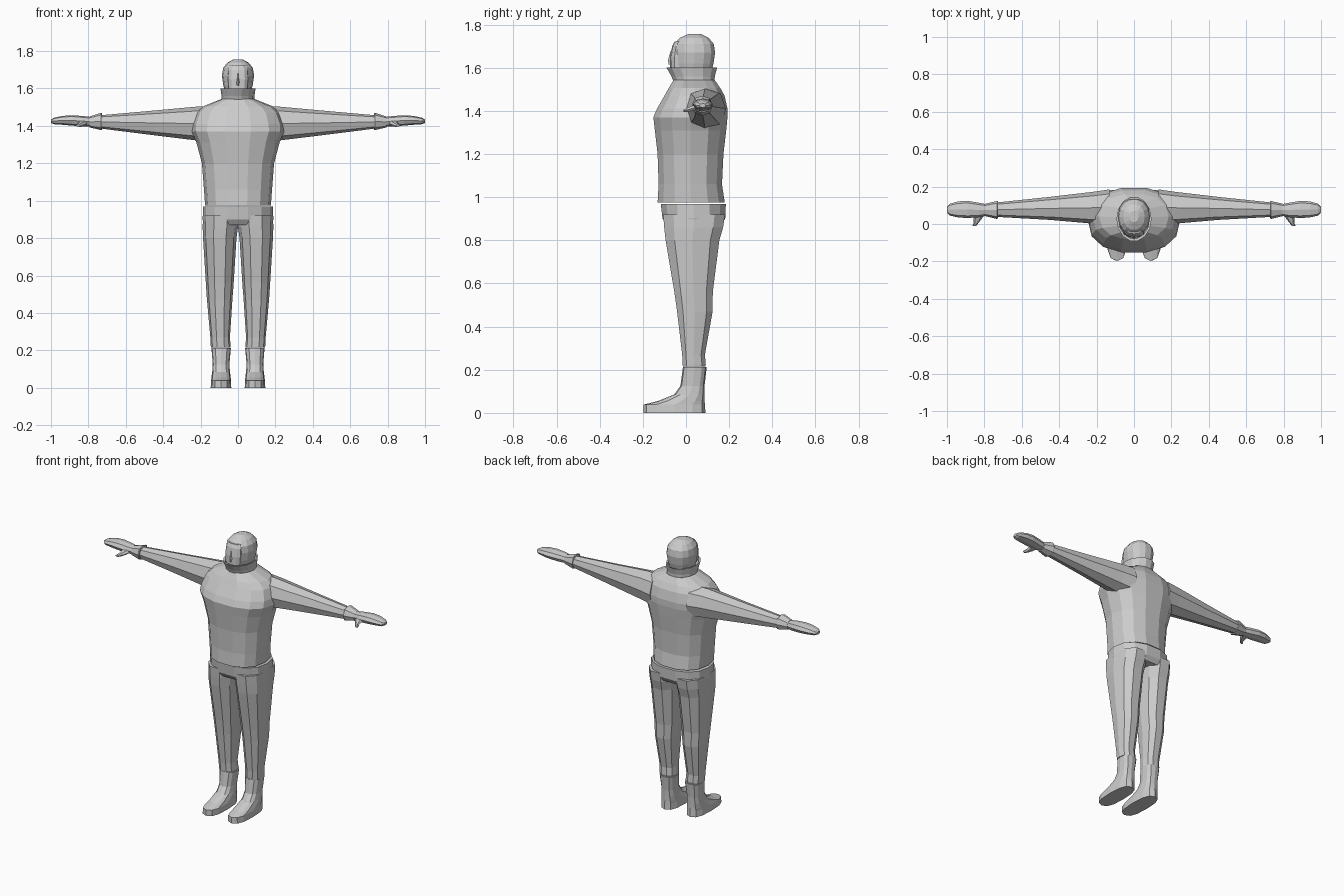
import bpy, bmesh, math

cloth = bpy.data.materials.new("light_grey")
cloth.diffuse_color = (0.6, 0.6, 0.6, 1)


def loft(name, rings, axis="z", n=12, power=0.85, mirror=False, cap=True, phase=0.0):
    """Skin rings of (position, a_min, a_max, b_min, b_max) along one axis."""
    bm = bmesh.new()
    loops = []
    for p, a0, a1, b0, b1 in rings:
        loop = []
        for i in range(n):
            t = 2 * math.pi * (i + phase) / n
            c, s = math.cos(t), math.sin(t)
            a = (a0 + a1) / 2 + (a1 - a0) / 2 * math.copysign(abs(c) ** power, c)
            b = (b0 + b1) / 2 + (b1 - b0) / 2 * math.copysign(abs(s) ** power, s)
            co = {"z": (a, b, p), "x": (p, a, b), "y": (a, p, b)}[axis]
            loop.append(bm.verts.new(co))
        loops.append(loop)
    for lo, hi in zip(loops, loops[1:]):
        for i in range(n):
            j = (i + 1) % n
            bm.faces.new((lo[i], lo[j], hi[j], hi[i]))
    if cap:
        bm.faces.new(loops[0][::-1])
        bm.faces.new(loops[-1])
    bmesh.ops.recalc_face_normals(bm, faces=bm.faces)
    me = bpy.data.meshes.new(name)
    bm.to_mesh(me)
    bm.free()
    me.materials.append(cloth)
    ob = bpy.data.objects.new(name, me)
    bpy.context.collection.objects.link(ob)
    if mirror:
        ob.modifiers.new("mirror", "MIRROR")
    return ob


def sym(z, x, y0, y1):
    return (z, -x, x, y0, y1)


# Jumper body, hem to neck
loft("jumper", [
    sym(0.975, 0.176, -0.135, 0.183), sym(1.06, 0.182, -0.13, 0.17),
    sym(1.2, 0.193, -0.135, 0.177), sym(1.31, 0.222, -0.148, 0.19),
    sym(1.37, 0.247, -0.155, 0.196), sym(1.41, 0.244, -0.138, 0.196),
    sym(1.47, 0.222, -0.103, 0.182), sym(1.505, 0.185, -0.083, 0.162),
    sym(1.543, 0.09, -0.06, 0.135)], n=14)

# Flared collar, open at the top
loft("collar", [
    sym(1.53, 0.088, -0.058, 0.135), sym(1.56, 0.088, -0.07, 0.136),
    sym(1.6, 0.094, -0.093, 0.147), sym(1.598, 0.084, -0.08, 0.137),
    sym(1.55, 0.075, -0.05, 0.122)], n=14, power=1)

# Head and raised face
loft("head", [
    sym(1.52, 0.06, -0.03, 0.11), sym(1.575, 0.068, -0.05, 0.118),
    sym(1.62, 0.079, -0.058, 0.13), sym(1.67, 0.086, -0.06, 0.137),
    sym(1.71, 0.079, -0.057, 0.131), sym(1.738, 0.057, -0.03, 0.107),
    sym(1.756, 0.024, 0.01, 0.07)], n=14, power=0.9)
loft("face", [
    sym(1.57, 0.042, -0.06, 0.03), sym(1.60, 0.055, -0.074, 0.03),
    sym(1.65, 0.059, -0.073, 0.03), sym(1.70, 0.056, -0.064, 0.03),
    sym(1.722, 0.045, -0.053, 0.03)], n=12, power=0.7)
loft("nose", [
    sym(1.615, 0.012, -0.08, -0.05), sym(1.635, 0.011, -0.084, -0.05),
    sym(1.68, 0.006, -0.07, -0.05)], n=4, power=1)

# Sleeves, cuffs, hands and thumbs
loft("sleeve", [
    (0.13, 0.0, 0.185, 1.31, 1.505), (0.22, 0.002, 0.172, 1.322, 1.503),
    (0.45, 0.022, 0.145, 1.35, 1.482), (0.735, 0.038, 0.115, 1.386, 1.457)],
    axis="x", n=8, mirror=True)
loft("cuff", [
    (0.728, 0.03, 0.122, 1.378, 1.468), (0.733, 0.027, 0.123, 1.378, 1.47),
    (0.795, 0.042, 0.108, 1.392, 1.45)], axis="x", n=8, mirror=True)
loft("hand", [
    (0.78, 0.046, 0.104, 1.398, 1.447), (0.83, 0.036, 0.114, 1.397, 1.453),
    (0.89, 0.032, 0.124, 1.402, 1.457), (0.94, 0.035, 0.121, 1.406, 1.453),
    (0.985, 0.045, 0.108, 1.409, 1.443), (1.0, 0.062, 0.092, 1.416, 1.434)],
    axis="x", n=8, mirror=True)
loft("thumb", [
    (0.055, 0.80, 0.86, 1.402, 1.435), (0.03, 0.812, 0.858, 1.398, 1.425),
    (0.005, 0.832, 0.857, 1.394, 1.415), (-0.012, 0.845, 0.866, 1.394, 1.406)],
    axis="y", n=6, mirror=True)

# Trousers: hips, then tapered legs
loft("hips", [
    sym(0.87, 0.18, -0.09, 0.165), sym(0.9, 0.189, -0.112, 0.185),
    sym(0.968, 0.187, -0.12, 0.188)], n=14)
loft("trouser_leg", [
    (0.215, 0.04, 0.145, -0.017, 0.092), (0.225, 0.04, 0.146, -0.018, 0.094),
    (0.27, 0.043, 0.148, -0.02, 0.09), (0.47, 0.03, 0.166, -0.045, 0.127),
    (0.56, 0.023, 0.172, -0.058, 0.128), (0.8, 0.008, 0.187, -0.1, 0.16),
    (0.86, 0.0, 0.189, -0.107, 0.178), (0.92, 0.0, 0.187, -0.112, 0.187)],
    n=10, mirror=True)

# Boots with a long low toe
loft("boot", [
    (0.0, 0.036, 0.146, -0.198, 0.09), (0.038, 0.037, 0.144, -0.198, 0.088),
    (0.055, 0.039, 0.142, -0.13, 0.086), (0.085, 0.043, 0.138, -0.055, 0.085),
    (0.125, 0.046, 0.135, -0.026, 0.086), (0.213, 0.038, 0.142, -0.014, 0.096)],
    n=12, power=0.75, mirror=True)
